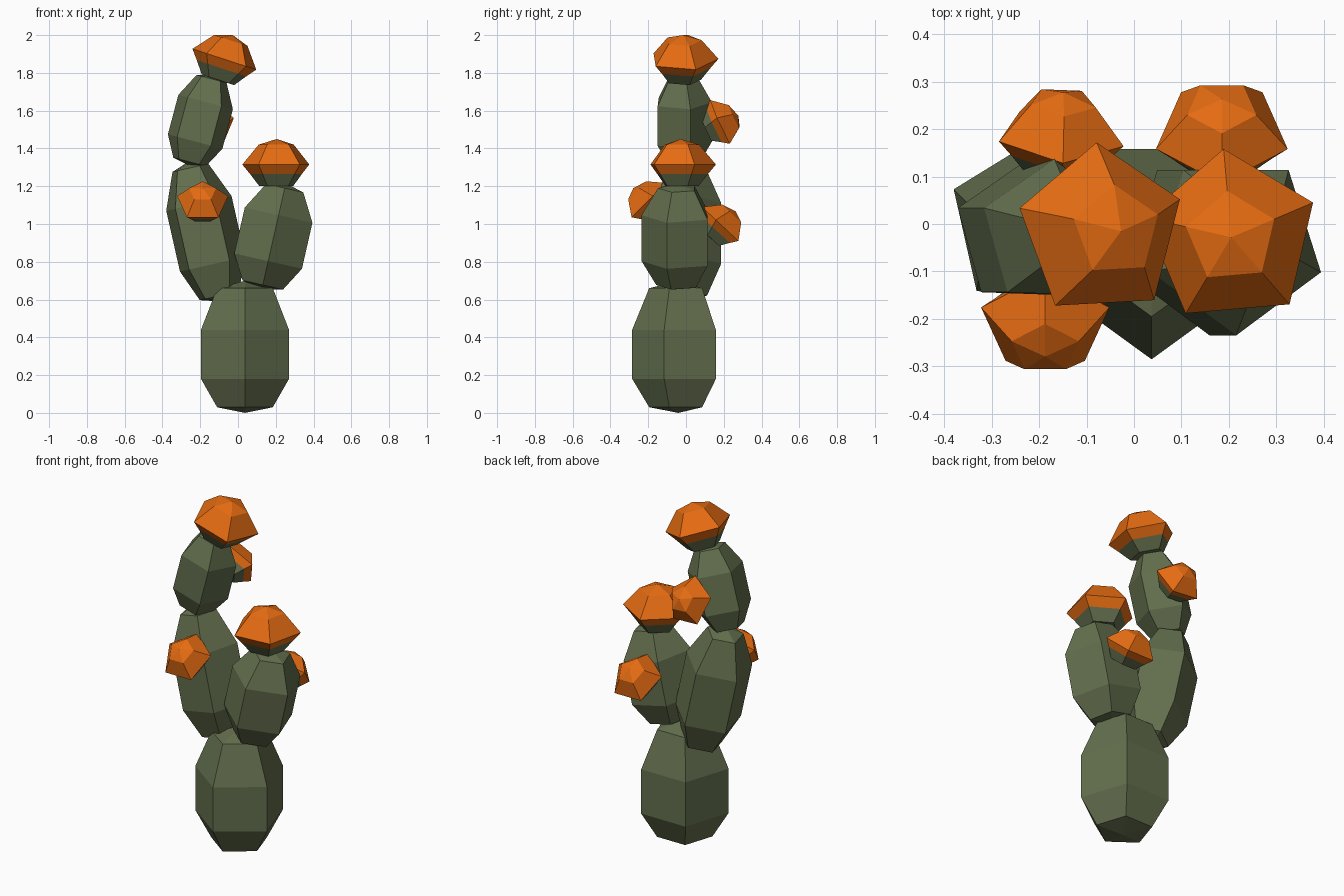
import bpy, bmesh, math
from mathutils import Vector

if "Cube" in bpy.data.objects:
    bpy.data.objects.remove(bpy.data.objects["Cube"])

def material(name, rgb):
    m = bpy.data.materials.new(name)
    m.diffuse_color = (*rgb, 1)
    m.use_nodes = True
    m.node_tree.nodes["Principled BSDF"].inputs["Base Color"].default_value = m.diffuse_color
    return m

GREEN = material("cactus green", (0.125, 0.158, 0.075))
ORANGE = material("flower orange", (0.79, 0.15, 0.006))

def lathe(name, base, axis, profile, angle, orange_from=None):
    """Five-sided body along an axis; profile holds (height, radius) pairs."""
    base = Vector(base)
    rot = Vector((0, 0, 1)).rotation_difference(Vector(axis).normalized())
    bm = bmesh.new()
    rings = []
    for h, r in profile:
        if r == 0:
            rings.append([bm.verts.new(base + rot @ Vector((0, 0, h)))] * 5)
        else:
            rings.append([bm.verts.new(base + rot @ Vector((
                r * math.cos(math.radians(angle + 72 * i)),
                r * math.sin(math.radians(angle + 72 * i)), h))) for i in range(5)])
    for k in range(len(rings) - 1):
        a, b = rings[k], rings[k + 1]
        for i in range(5):
            j = (i + 1) % 5
            f = bm.faces.new(list(dict.fromkeys((a[i], a[j], b[j], b[i]))))
            if orange_from is not None and k >= orange_from:
                f.material_index = 1
    bmesh.ops.recalc_face_normals(bm, faces=bm.faces)
    me = bpy.data.meshes.new(name)
    bm.to_mesh(me)
    bm.free()
    me.materials.append(GREEN)
    me.materials.append(ORANGE)
    ob = bpy.data.objects.new(name, me)
    bpy.context.collection.objects.link(ob)

def arm(name, base, top, radius, angle):
    axis = Vector(top) - Vector(base)
    shape = [(0, 0), (.04, .6), (.265, 1), (.70, 1), (.955, .55), (1, 0)]
    lathe(name, base, axis, [(h * axis.length, r * radius) for h, r in shape], angle)

def flower(name, base, axis, size, angle):
    # green cup, orange skirt, petals and closed crown
    shape = [(0, 0), (.001, .095), (.065, .145), (.115, .187), (.22, .098), (.25, 0)]
    lathe(name, base, axis, [(h * size, r * size) for h, r in shape], angle, 2)

# Trunk and stacked arms
lathe("trunk", (.037, -.04, 0), (0, 0, 1),
      [(0, 0), (.03, .155), (.18, .245), (.44, .245), (.66, .155), (.70, 0)], -90)
arm("left_arm_lower", (-.095, 0, .59), (-.262, 0, 1.33), .187, 85)
arm("left_arm_upper", (-.262, -.02, 1.31), (-.135, -.02, 1.79), .157, 88)
arm("right_arm", (.126, -.042, .655), (.253, -.042, 1.215), .193, -90)

# Large flowers on the tips
flower("left_top_flower", (-.105, -.015, 1.762), (.31, 0, .95), 1, 93)
flower("right_top_flower", (.205, -.028, 1.20), (0, 0, 1), 1, 95)

# Small flowers on the sides
flower("front_side_flower", (-.187, -.145, 1.055), (0, -.7, .7), .76, 90)
flower("upper_back_flower", (-.16, .11, 1.495), (.06, .9, .42), .74, -90)
flower("lower_back_flower", (.185, .13, .925), (0, .68, .73), .78, -90)
